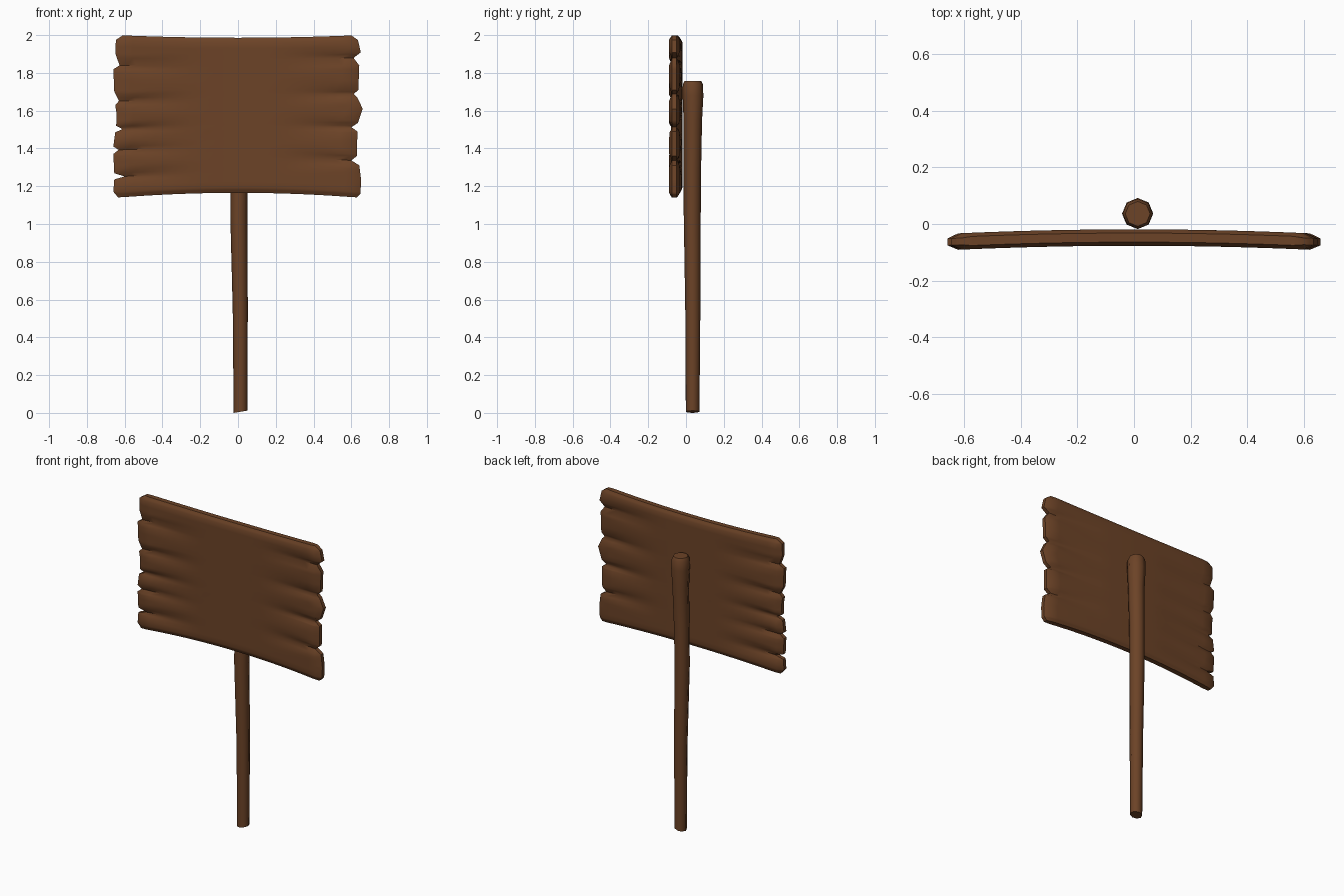
import bpy, bmesh, math

if "Cube" in bpy.data.objects:
    bpy.data.objects.remove(bpy.data.objects["Cube"])

wood = bpy.data.materials.new("dark brown wood")
wood.diffuse_color = (0.15, 0.056, 0.02, 1)
wood.use_nodes = True
wood.node_tree.nodes["Principled BSDF"].inputs["Base Color"].default_value = wood.diffuse_color


def finish(bm, name, angle):
    bmesh.ops.recalc_face_normals(bm, faces=bm.faces)
    me = bpy.data.meshes.new(name)
    bm.to_mesh(me)
    bm.free()
    me.materials.append(wood)
    ob = bpy.data.objects.new(name, me)
    bpy.context.collection.objects.link(ob)
    bpy.ops.object.select_all(action='DESELECT')
    ob.select_set(True)
    bpy.context.view_layer.objects.active = ob
    bpy.ops.object.shade_smooth_by_angle(angle=math.radians(angle))


def bridge(bm, a, b):
    n = len(a)
    for i in range(n):
        bm.faces.new((a[i], a[(i + 1) % n], b[(i + 1) % n], b[i]))


# Ragged end outlines of the board: (height, distance from the middle)
LEFT = [(1.14, .635), (1.17, .66), (1.235, .655), (1.25, .60), (1.268, .655), (1.37, .66),
        (1.392, .632), (1.41, .66), (1.485, .65), (1.502, .612), (1.52, .645), (1.58, .642),
        (1.63, .65), (1.652, .63), (1.70, .655), (1.82, .66), (1.84, .627), (1.90, .648),
        (1.975, .647), (2.0, .61)]
RIGHT = [(1.14, .63), (1.16, .648), (1.23, .652), (1.31, .642), (1.335, .60), (1.36, .63),
         (1.49, .632), (1.512, .60), (1.535, .635), (1.61, .66), (1.67, .632), (1.688, .612),
         (1.71, .637), (1.84, .642), (1.88, .612), (1.91, .65), (1.975, .635), (2.0, .60)]
NOTCH = {-1: (1.25, 1.392, 1.502, 1.652, 1.84), 1: (1.335, 1.512, 1.688, 1.88)}


def lookup(table, z):
    for (z0, x0), (z1, x1) in zip(table, table[1:]):
        if z <= z1:
            return x0 + (x1 - x0) * max(0, z - z0) / (z1 - z0)
    return table[-1][1]


def groove(x, z):
    # Cracks run inwards from each notch, widening and fading out
    side = -1 if x < 0 else 1
    f = max(0, (abs(x) - .2) / .42)
    w = .017 + .04 * max(0, 1 - f)
    return min(.02, sum(.02 * f * math.exp(-((z - n) / w) ** 2) for n in NOTCH[side]))


# Board: stacked rings, front and back grids joined by a bevelled rim
COLS = 26
levels = sorted({z for z, _ in LEFT + RIGHT} | {1.157, 1.2, 1.29, 1.44, 1.55, 1.76, 1.8, 1.94, 1.985})
bm = bmesh.new()
rings = []
for k, z in enumerate(levels):
    xl, xr = -lookup(LEFT, z), lookup(RIGHT, z)
    edge = min(z - 1.14, 2.0 - z)
    slim = .55 + .45 * min(1, edge / .025)
    ring = {}
    for side in (-1, 1):
        pts = []
        for i in range(COLS + 1):
            if i in (0, COLS):
                x = xl if i == 0 else xr
                half = .012
            else:
                x = xl + .038 + (xr - xl - .076) * (i - 1) / (COLS - 2)
                half = .029 * slim - groove(x, z) * slim
            q = (x / .62) ** 2
            top, bot = 1.986 + .013 * min(q, 1), 1.165 - .024 * min(q, 1)
            zz = bot + (top - bot) * (z - 1.14) / .86
            y = -.048 - .014 * min(q, 1.1) + side * half
            pts.append(bm.verts.new((x, y, zz)))
        ring[side] = pts
    rings.append(ring)
loops = [r[-1] + r[1][::-1] for r in rings]
for a, b in zip(loops, loops[1:]):
    bridge(bm, a, b)
for r in (rings[0], rings[-1]):
    for i in range(COLS):
        bm.faces.new((r[-1][i], r[-1][i + 1], r[1][i + 1], r[1][i]))
finish(bm, "sign_board", 40)

# Post: eight-sided, slightly bent and thicker toward the top
POST = [(.006, .013, .035, .036), (.55, .012, .036, .04), (1.05, .004, .033, .045),
        (1.3, .006, .034, .046), (1.55, .012, .036, .049), (1.68, .013, .037, .055),
        (1.74, .013, .036, .053), (1.758, .013, .036, .044)]
bm = bmesh.new()
prev = first = None
for n, (z, cx, cy, r) in enumerate(POST):
    ring = []
    for i in range(8):
        a = math.tau * i / 8
        tilt = .006 * math.cos(a) if n == 0 else 0
        ring.append(bm.verts.new((cx + r * math.cos(a), cy + r * math.sin(a), z + tilt)))
    if prev:
        bridge(bm, prev, ring)
    else:
        first = ring
    prev = ring
bm.faces.new(first)
bm.faces.new(prev)
finish(bm, "post", 50)
